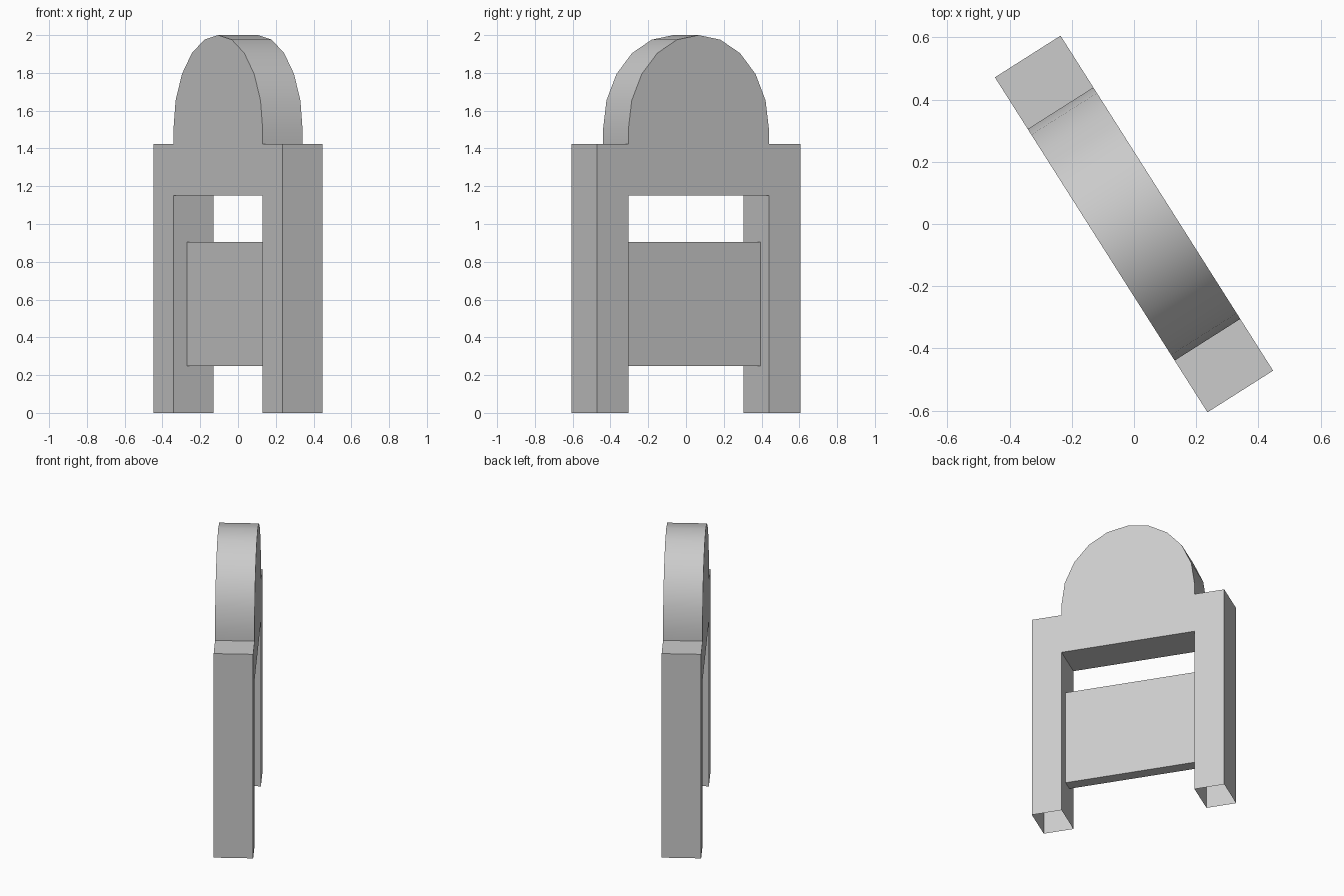
import bpy, bmesh, math

if "Cube" in bpy.data.objects:
    bpy.data.objects.remove(bpy.data.objects["Cube"])

ANGLE = math.radians(-57.6)      # the whole model is turned about z
HALF_LEN, HALF_SPAN, HALF_THICK = 0.638, 0.441, 0.125
SHOULDER, SPRING, ARCH_RISE, LINTEL = 1.423, 1.5, 0.5, 1.152


def extrude_profile(name, points, half_depth, is_open):
    """Extrude an x-z outline along y; drop the walls for which is_open is true."""
    bm = bmesh.new()
    face = bm.faces.new([bm.verts.new((x, -half_depth, z)) for x, z in points])
    geom = bmesh.ops.extrude_face_region(bm, geom=[face], use_keep_orig=True)["geom"]
    moved = [v for v in geom if isinstance(v, bmesh.types.BMVert)]
    bmesh.ops.translate(bm, verts=moved, vec=(0, 2 * half_depth, 0))
    bmesh.ops.recalc_face_normals(bm, faces=bm.faces[:])
    hidden = [f for f in bm.faces if is_open(f)]
    bmesh.ops.delete(bm, geom=hidden, context='FACES_ONLY')
    mesh = bpy.data.meshes.new(name)
    bm.to_mesh(mesh)
    bm.free()
    obj = bpy.data.objects.new(name, mesh)
    bpy.context.collection.objects.link(obj)
    obj.rotation_euler.z = ANGLE
    return obj


# Arched frame: two legs, shoulders and a ten-sided elliptical arch
arch = [(HALF_SPAN * math.cos(math.radians(18 * i)),
         SPRING + ARCH_RISE * math.sin(math.radians(18 * i))) for i in range(11)]
outline = [(HALF_SPAN, 0), (HALF_LEN, 0), (HALF_LEN, SHOULDER), (HALF_SPAN, SHOULDER),
           *arch,
           (-HALF_SPAN, SHOULDER), (-HALF_LEN, SHOULDER), (-HALF_LEN, 0), (-HALF_SPAN, 0),
           (-HALF_SPAN, LINTEL), (HALF_SPAN, LINTEL)]
# The legs are open underneath
frame = extrude_profile("arched_frame", outline, HALF_THICK,
                        lambda f: max(v.co.z for v in f.verts) < 0.001)
bpy.context.view_layer.objects.active = frame
frame.select_set(True)
bpy.ops.object.shade_smooth_by_angle(angle=math.radians(30))

# Cross panel between the legs, its ends covered by them
panel = [(-HALF_SPAN, 0.247), (HALF_SPAN, 0.247), (HALF_SPAN, 0.904), (-HALF_SPAN, 0.904)]
extrude_profile("cross_panel", panel, 0.04, lambda f: abs(f.normal.x) > 0.9)
